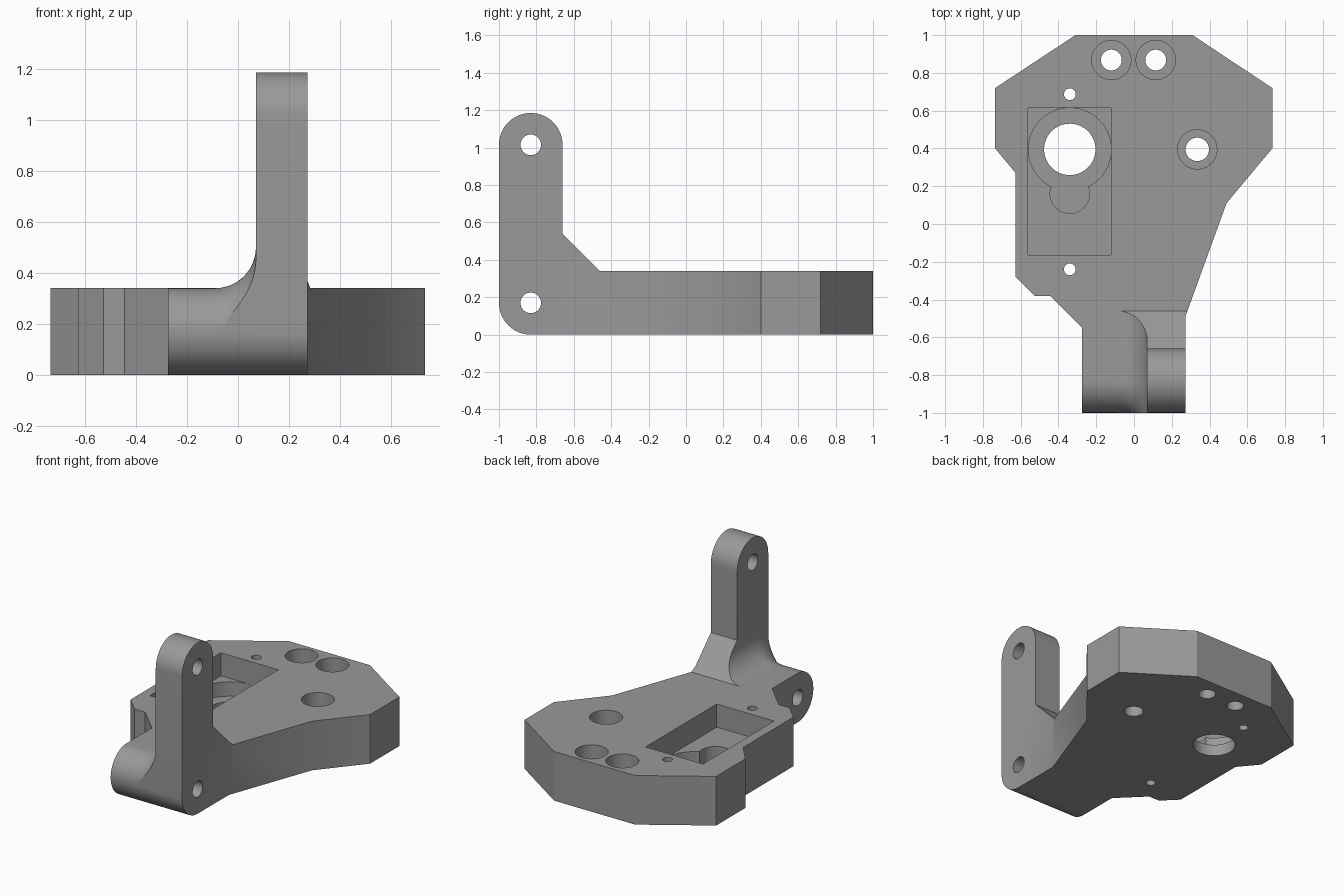
import bpy, bmesh, math
from mathutils import Vector

if "Cube" in bpy.data.objects:
    bpy.data.objects.remove(bpy.data.objects["Cube"])

grey = bpy.data.materials.new("machined_grey")
grey.diffuse_color = (0.32, 0.32, 0.32, 1)
grey.use_nodes = True
grey.node_tree.nodes["Principled BSDF"].inputs["Base Color"].default_value = grey.diffuse_color

T = 0.34          # plate thickness
R = T / 2         # pivot rounding radius
PY = -1 + R       # pivot axis y
TOP = 1.015       # upper pivot height


def loft(name, rings):
    """Closed solid through rings of equal length."""
    bm = bmesh.new()
    rows = [[bm.verts.new(p) for p in ring] for ring in rings]
    n = len(rows[0])
    for a, b in zip(rows, rows[1:]):
        for i in range(n):
            j = (i + 1) % n
            bm.faces.new((a[i], a[j], b[j], b[i]))
    bm.faces.new(rows[0])
    bm.faces.new(rows[-1])
    bmesh.ops.recalc_face_normals(bm, faces=bm.faces[:])
    mesh = bpy.data.meshes.new(name)
    bm.to_mesh(mesh)
    bm.free()
    obj = bpy.data.objects.new(name, mesh)
    bpy.context.collection.objects.link(obj)
    mesh.materials.append(grey)
    return obj


def prism_z(name, pts, z0, z1):
    return loft(name, [[(x, y, z) for x, y in pts] for z in (z0, z1)])


def prism_x(name, pts, x0, x1):
    return loft(name, [[(x, y, z) for y, z in pts] for x in (x0, x1)])


def arc(cx, cy, r, a0, a1, n):
    return [(cx + r * math.cos(math.radians(a0 + (a1 - a0) * i / n)),
             cy + r * math.sin(math.radians(a0 + (a1 - a0) * i / n))) for i in range(n + 1)]


def circle(cx, cy, r, n=48):
    return arc(cx, cy, r, 0, 360, n)[:-1]


def boolean(target, tool, op):
    mod = target.modifiers.new(op, 'BOOLEAN')
    mod.operation, mod.solver, mod.object = op, 'EXACT', tool
    bpy.context.view_layer.objects.active = target
    bpy.ops.object.modifier_apply(modifier=mod.name)
    bpy.data.objects.remove(tool)


# Plate slab with a rounded front edge
body = prism_x("bracket_body", arc(PY, R, R, 270, 90, 32) + [(1.1, T), (1.1, 0)], -0.85, 0.85)

# Upright arm with its sloped brace
arm_side = (arc(PY, R, R, 270, 180, 16) + arc(PY, TOP, R, 180, 0, 32)
            + [(-0.66, 0.54), (-0.46, T), (-0.40, T), (-0.40, 0)])
arm = prism_x("arm", arm_side, 0.07, 0.4)

# Concave fillet between the arm and the rounded foot, trimmed to the arm's side shape
F = 0.16
rings = []
for i in range(17):
    a = math.radians(90 * i / 16)
    x, h = 0.07 - F + F * math.sin(a), F * (1 - math.cos(a))
    ring = arc(PY, R, R + h, 180, 90, 24) + [(-0.3, T + h), (-0.3, R)]
    rings.append([(x, y, z) for y, z in ring])
rings.append([(0.12, y, z) for _, y, z in rings[-1]])
fillet = loft("fillet", rings)
trim = prism_x("trim", [(-1, R), (-1, 0.9), (-0.66, 0.9), (-0.66, 0.54), (-0.46, T),
                        (-0.46, R)], -0.2, 0.11)
boolean(fillet, trim, 'INTERSECT')

boolean(body, arm, 'UNION')
boolean(body, fillet, 'UNION')

# Trim everything to the plan outline
outline = [(-0.31, 1), (0.31, 1), (0.732, 0.72), (0.732, 0.4), (0.49, 0.11), (0.272, -0.49),
           (0.272, -1.1), (-0.275, -1.1), (-0.275, -0.55), (-0.445, -0.38), (-0.527, -0.38),
           (-0.627, -0.28), (-0.627, 0.27), (-0.735, 0.4), (-0.735, 0.72)]
boolean(body, prism_z("outline", outline, -0.1, 1.5), 'INTERSECT')

# Pivot holes across the arm and foot
for z in (R, TOP):
    boolean(body, prism_x("pivot_hole", circle(PY, z, 0.055), -0.9, 0.9), 'DIFFERENCE')

# Counterbored screw holes
for x, y, r in ((-0.12, 0.868, 0.055), (0.115, 0.868, 0.055), (0.335, 0.395, 0.062)):
    boolean(body, prism_z("counterbore", circle(x, y, 0.104), 0.16, 0.5), 'DIFFERENCE')
    boolean(body, prism_z("screw_hole", circle(x, y, r), -0.1, 0.5), 'DIFFERENCE')

# Small mounting holes
for y in (0.687, -0.24):
    boolean(body, prism_z("small_hole", circle(-0.34, y, 0.031, 32), -0.1, 0.5), 'DIFFERENCE')

# Rectangular pocket, keyhole recess and shaft opening
pocket = [(-0.561, -0.163), (-0.121, -0.163), (-0.121, 0.615), (-0.561, 0.615)]
boolean(body, prism_z("pocket", pocket, 0.18, 0.5), 'DIFFERENCE')
for y, r, z in ((0.395, 0.2195, 0.08), (0.16, 0.104, 0.08), (0.395, 0.136, -0.1)):
    boolean(body, prism_z("recess", circle(-0.34, y, r, 64), z, 0.3), 'DIFFERENCE')

# Smooth curved walls, keep edges sharp
bpy.ops.object.select_all(action='DESELECT')
body.select_set(True)
bpy.context.view_layer.objects.active = body
bpy.ops.object.shade_smooth_by_angle(angle=math.radians(25))
